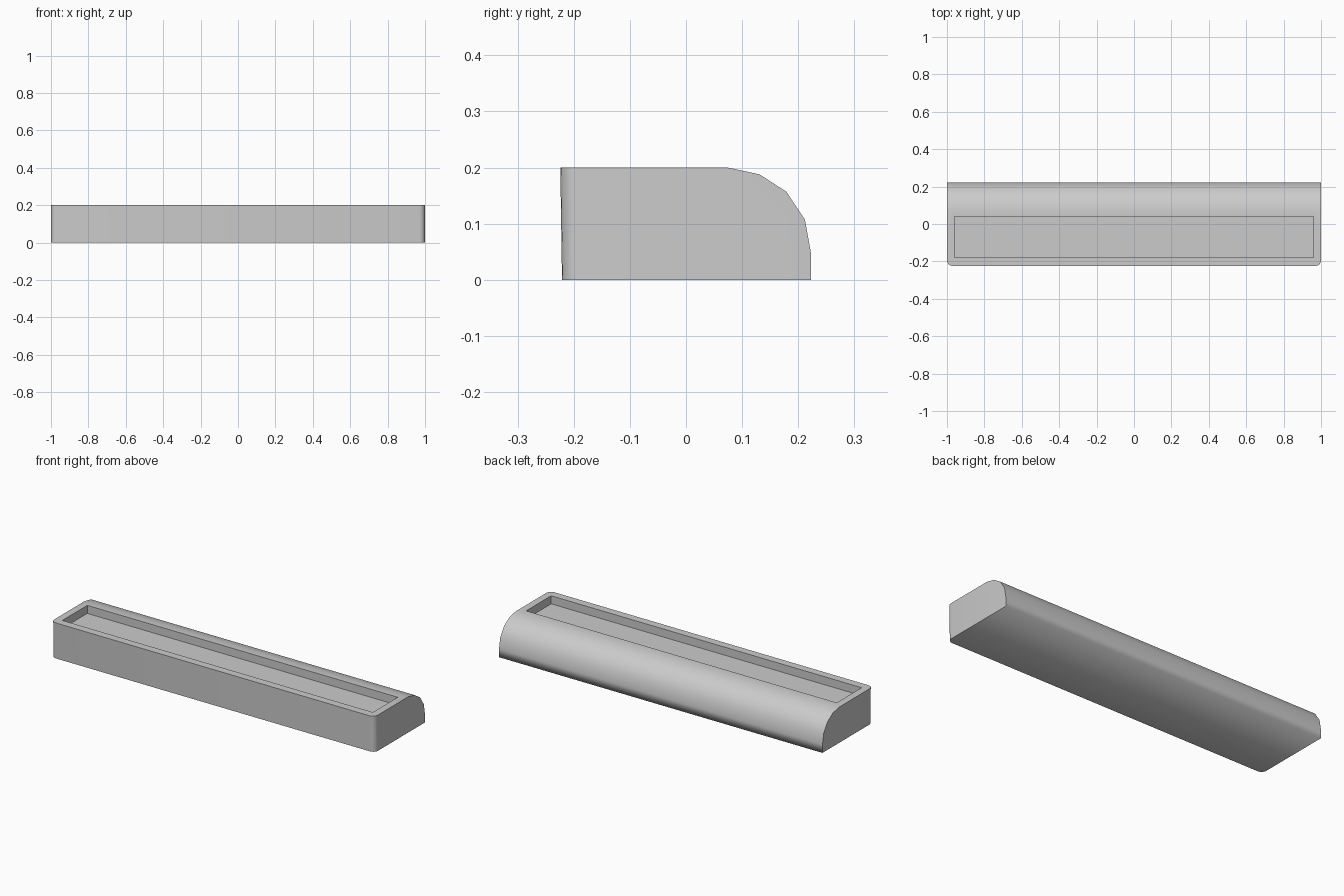
import bpy
import bmesh
import math

cube = bpy.data.objects.get("Cube")
if cube:
    bpy.data.objects.remove(cube, do_unlink=True)

grey = bpy.data.materials.new("light_grey")
grey.use_nodes = True
colour = (0.6, 0.6, 0.6, 1)
grey.diffuse_color = colour
grey.node_tree.nodes["Principled BSDF"].inputs["Base Color"].default_value = colour

HALF, HEIGHT, DEPTH = 1.0, 0.2, 0.045
# Side profile (y, z): slightly leaning front, rounded upper back
profile = [(-0.221, 0), (0.223, 0), (0.223, 0.046), (0.212, 0.107),
           (0.179, 0.157), (0.131, 0.188), (0.075, HEIGHT), (-0.224, HEIGHT)]

# Tray body: profile swept along x
bm = bmesh.new()
end = bm.faces.new([bm.verts.new((-HALF, y, z)) for y, z in profile])
swept = bmesh.ops.extrude_face_region(bm, geom=[end], use_keep_orig=True)
for v in swept["geom"]:
    if isinstance(v, bmesh.types.BMVert):
        v.co.x = HALF
bmesh.ops.recalc_face_normals(bm, faces=bm.faces)

# Rounded vertical corners at the front
corners = [e for e in bm.edges
           if all(v.co.y < -0.2 for v in e.verts)
           and abs(e.verts[0].co.z - e.verts[1].co.z) > 0.1]
bmesh.ops.bevel(bm, geom=corners, offset=0.03, segments=5,
                profile=0.5, affect="EDGES")

# Open the top and build the recess
top = next(f for f in bm.faces if all(abs(v.co.z - HEIGHT) < 1e-4 for v in f.verts))
outline = list(top.edges)
bmesh.ops.delete(bm, geom=[top], context="FACES_ONLY")


def rectangle(z):
    return [bm.verts.new((x, y, z)) for x, y in
            ((-0.96, -0.18), (0.96, -0.18), (0.96, 0.04), (-0.96, 0.04))]


rim, floor = rectangle(HEIGHT), rectangle(HEIGHT - DEPTH)
bm.faces.new(floor)
for i in range(4):
    j = (i + 1) % 4
    bm.faces.new((rim[i], rim[j], floor[j], floor[i]))
rim_edges = [bm.edges.get((rim[i], rim[(i + 1) % 4])) for i in range(4)]
bmesh.ops.triangle_fill(bm, edges=outline + rim_edges, use_beauty=True,
                        normal=(0, 0, 1))
bmesh.ops.recalc_face_normals(bm, faces=bm.faces)

# Smooth curves, sharp corners; the lower back edge blends softly
for f in bm.faces:
    f.smooth = True
for e in bm.edges:
    lower_back = all(v.co.y > 0.2 and v.co.z < 0.01 for v in e.verts)
    e.smooth = lower_back or e.calc_face_angle(0) < math.radians(35)

mesh = bpy.data.meshes.new("tray_body")
bm.to_mesh(mesh)
bm.free()
mesh.materials.append(grey)
tray = bpy.data.objects.new("tray_body", mesh)
bpy.context.collection.objects.link(tray)
